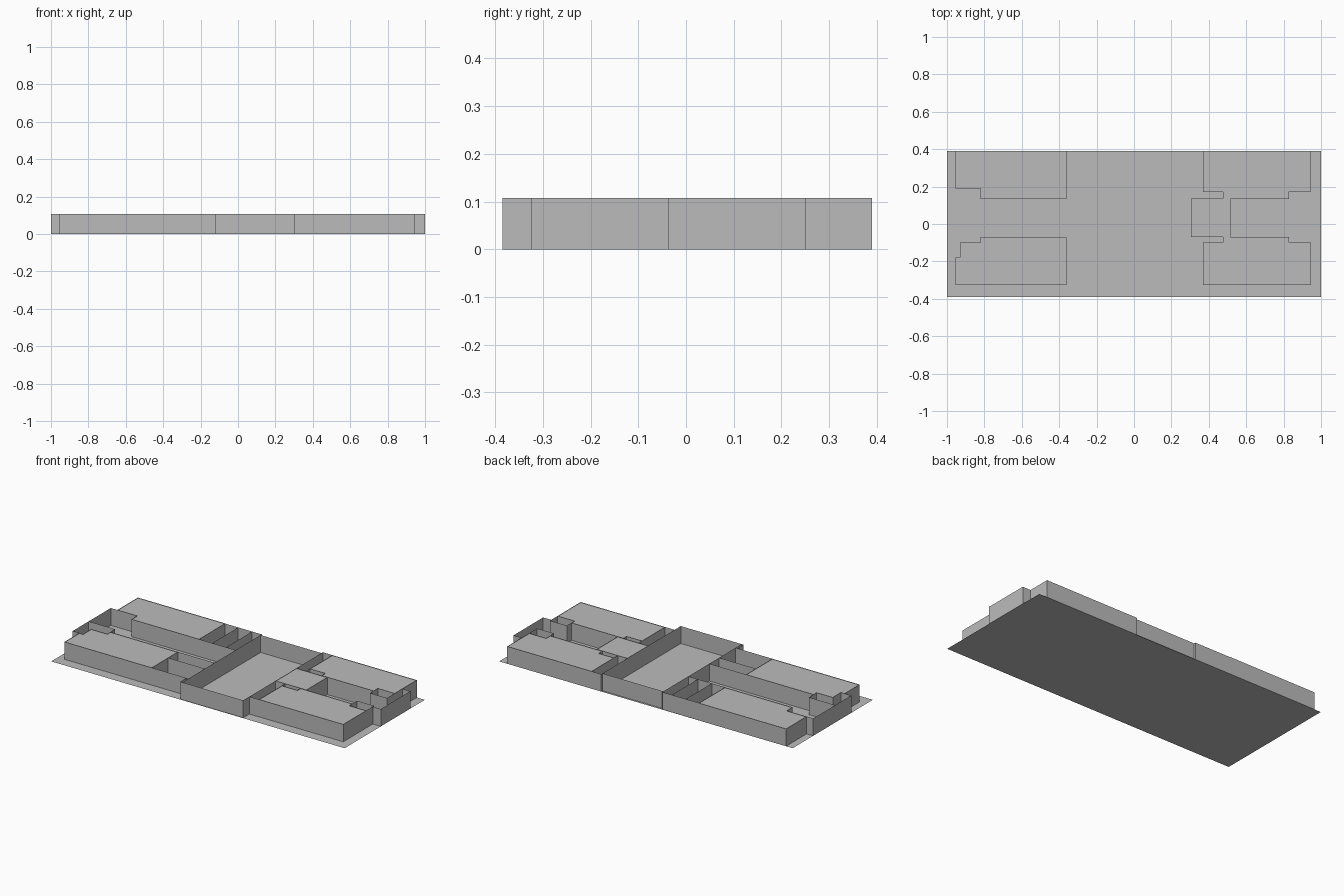
import bpy
import bmesh

cube = bpy.data.objects.get("Cube")
if cube:
    bpy.data.objects.remove(cube, do_unlink=True)

WALL_TOP = 0.107
ROOF = 0.104

grey = bpy.data.materials.new("plain grey")
grey.use_nodes = True
colour = (0.5, 0.5, 0.5, 1)
grey.diffuse_color = colour
grey.node_tree.nodes["Principled BSDF"].inputs["Base Color"].default_value = colour


def finish(name, bm):
    mesh = bpy.data.meshes.new(name)
    bm.to_mesh(mesh)
    bm.free()
    mesh.materials.append(grey)
    obj = bpy.data.objects.new(name, mesh)
    bpy.context.collection.objects.link(obj)
    return obj


def slab(name, outline, z):
    """Flat sheet over an anticlockwise outline."""
    bm = bmesh.new()
    bm.faces.new([bm.verts.new((x, y, z)) for x, y in outline])
    finish(name, bm)


def wall(name, path, closed=False):
    """Sheet wall that follows a path on the floor."""
    bm = bmesh.new()
    low = [bm.verts.new((x, y, 0)) for x, y in path]
    high = [bm.verts.new((x, y, WALL_TOP)) for x, y in path]
    count = len(path)
    for i in range(count if closed else count - 1):
        j = (i + 1) % count
        bm.faces.new((low[i], low[j], high[j], high[i]))
    finish(name, bm)


def roofed_block(name, outline):
    wall(name + "_walls", outline, closed=True)
    slab(name + "_roof", outline, ROOF)


# Ground sheet
slab("floor", [(-1, -0.39), (1, -0.39), (1, 0.39), (-1, 0.39)], 0)

# Four roofed wings, notched along the corridor
roofed_block("back_right_wing", [
    (-0.955, 0.19), (-0.82, 0.19), (-0.82, 0.135),
    (-0.36, 0.135), (-0.36, 0.39), (-0.955, 0.39)])
roofed_block("front_right_wing", [
    (-0.955, -0.325), (-0.36, -0.325), (-0.36, -0.07), (-0.82, -0.07),
    (-0.82, -0.1), (-0.93, -0.1), (-0.93, -0.18), (-0.955, -0.18)])
roofed_block("back_left_wing", [
    (0.37, 0.17), (0.475, 0.17), (0.475, 0.135), (0.83, 0.135),
    (0.83, 0.175), (0.945, 0.175), (0.945, 0.39), (0.37, 0.39)])
roofed_block("front_left_wing", [
    (0.37, -0.325), (0.945, -0.325), (0.945, -0.1), (0.83, -0.1),
    (0.83, -0.07), (0.475, -0.07), (0.475, -0.1), (0.37, -0.1)])

# Covered stretch of corridor beside the hall
roofed_block("corridor_cover", [
    (0.305, -0.07), (0.515, -0.07), (0.515, 0.135), (0.305, 0.135)])

# Open central hall
wall("central_hall", [
    (-0.123, -0.385), (0.305, -0.385), (0.305, 0.377), (-0.11, 0.377),
    (-0.11, -0.325), (-0.123, -0.325)], closed=True)
wall("hall_front_corner", [(-0.11, -0.385), (-0.11, -0.325)])
for x, side in ((-0.11, "right"), (0.305, "left")):
    wall("hall_back_return_" + side, [(x, 0.377), (x, 0.39)])

# Small open rooms between wings and hall
wall("back_rooms_outer", [(-0.36, 0.388), (-0.11, 0.388)])
wall("back_rooms_inner", [(-0.36, 0.135), (-0.11, 0.135)])
for i, x in enumerate((-0.27, -0.175)):
    wall("back_room_divider_%d" % (i + 1), [(x, 0.135), (x, 0.388)])
for label, y in (("outer", -0.325), ("divider", -0.165), ("inner", -0.07)):
    wall("front_rooms_" + label, [(-0.36, y), (-0.11, y)])
wall("back_slot_outer", [(0.305, 0.39), (0.37, 0.39)])
wall("front_slot_outer", [(0.305, -0.325), (0.37, -0.325)])

# Corridor sides closing off the recesses
wall("back_recess_side", [(0.37, 0.135), (0.37, 0.17)])
wall("front_recess_side", [(0.37, -0.07), (0.37, -0.1)])

# Right end lobby and closet
wall("right_end", [
    (-0.955, 0.19), (-1, 0.19), (-1, -0.18), (-0.93, -0.18)])
wall("right_closet", [(-1, -0.025), (-0.82, -0.025), (-0.82, -0.1)])

# Left end lobby and closets
wall("left_end", [
    (0.945, 0.25), (1, 0.25), (1, -0.038), (0.945, -0.038)])
wall("left_back_closet", [
    (0.83, 0.175), (0.83, 0.1), (0.945, 0.1), (0.945, 0.175)])
wall("left_front_closet", [
    (0.83, -0.1), (0.83, -0.025), (0.945, -0.025), (0.945, -0.1)])
